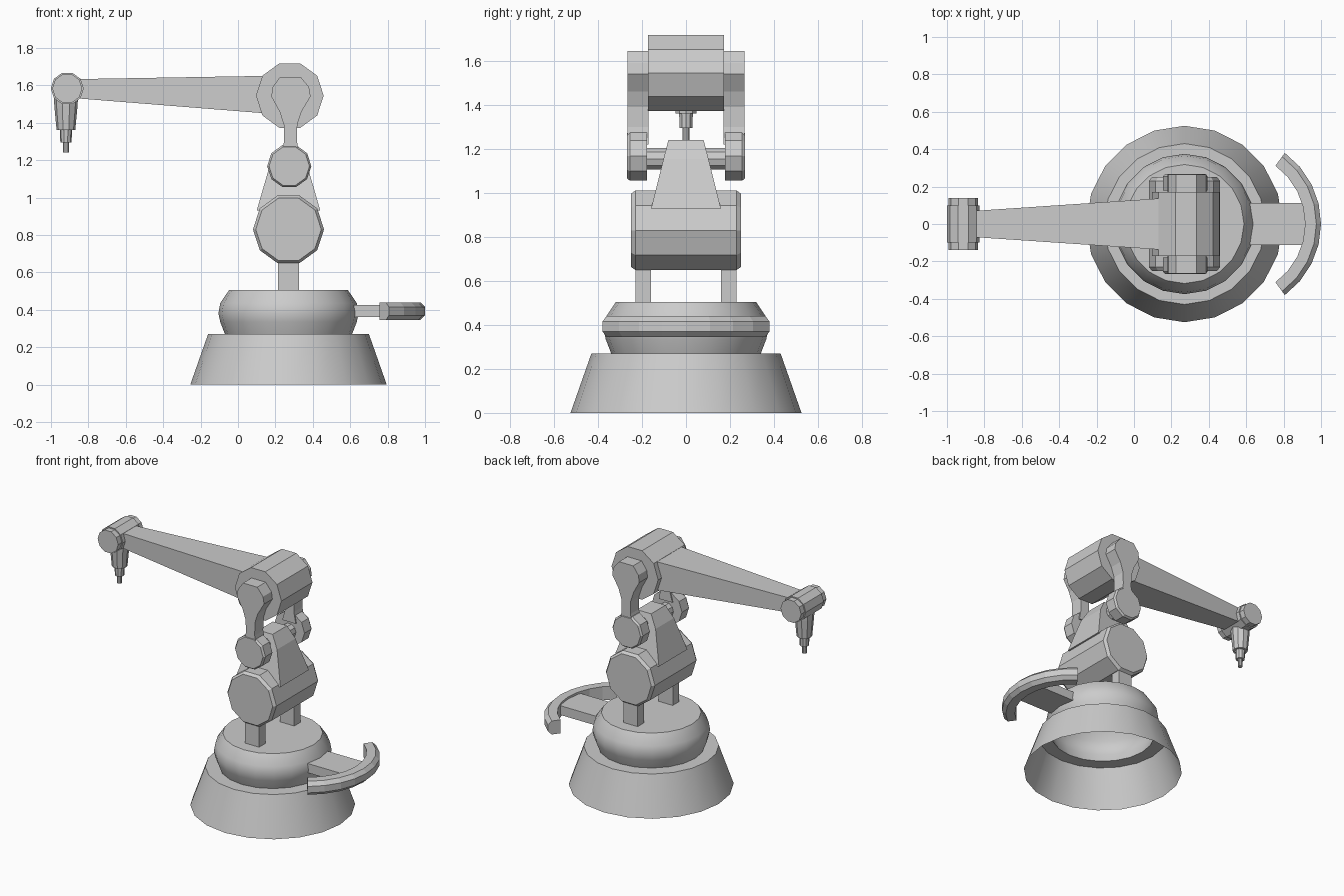
import bpy, bmesh
from math import pi, sin, cos, radians

if "Cube" in bpy.data.objects:
    bpy.data.objects.remove(bpy.data.objects["Cube"])


def make(name, rings, cap=True, loop=False, smooth=False):
    """Skin a list of equal-length closed rings into a mesh object."""
    bm = bmesh.new()
    vs = [[bm.verts.new(p) for p in r] for r in rings]
    n = len(vs[0])
    pairs = list(zip(vs, vs[1:]))
    for a, b in pairs:
        for i in range(n):
            j = (i + 1) % n
            bm.faces.new((a[i], a[j], b[j], b[i]))
    if cap:
        bm.faces.new(vs[0])
    if cap or smooth:
        bm.faces.new(vs[-1])
    bmesh.ops.recalc_face_normals(bm, faces=bm.faces[:])
    me = bpy.data.meshes.new(name)
    bm.to_mesh(me)
    bm.free()
    ob = bpy.data.objects.new(name, me)
    bpy.context.collection.objects.link(ob)
    if smooth:
        bpy.context.view_layer.objects.active = ob
        ob.select_set(True)
        bpy.ops.object.shade_smooth_by_angle(angle=radians(25))
        ob.select_set(False)
    return ob


def lathe_z(name, x, profile, sides, **kw):
    return make(name, [[(x + r * cos(2 * pi * i / sides), r * sin(2 * pi * i / sides), z)
                        for i in range(sides)] for r, z in profile], **kw)


def drum_y(name, x, z, profile, sides=10):
    return make(name, [[(x + r * cos(2 * pi * i / sides), y, z + r * sin(2 * pi * i / sides))
                        for i in range(sides)] for r, y in profile])


def rect_z(x0, x1, y, z):
    return [(x0, -y, z), (x1, -y, z), (x1, y, z), (x0, y, z)]


def rect_x(x, y, z0, z1):
    return [(x, -y, z0), (x, y, z0), (x, y, z1), (x, -y, z1)]


# Base skirt, open underneath, and the swivel turret on top
lathe_z("base_skirt", 0.27, [(0.525, 0), (0.43, 0.27), (0.34, 0.27), (0.365, 0.335),
                             (0.375, 0.38), (0.365, 0.435), (0.318, 0.505)],
        20, cap=False, smooth=True)

# Shoulder drum with chamfered ends
drum_y("shoulder_drum", 0.27, 0.83, [(0.175, -0.25), (0.19, -0.23), (0.19, 0.23), (0.175, 0.25)])

# Lower arm tapering up from the shoulder
make("lower_arm", [rect_z(0.10, 0.44, 0.158, 0.93), rect_z(0.165, 0.375, 0.102, 1.155),
                   rect_z(0.215, 0.325, 0.08, 1.24)])

# Elbow cross pin
drum_y("elbow_pin", 0.274, 1.155, [(0.052, -0.2), (0.052, 0.2)])

# Mirrored posts, elbow discs and link plates
link = [(0.225, 1.22), (0.247, 1.30), (0.245, 1.39), (0.222, 1.46), (0.178, 1.54), (0.185, 1.59),
        (0.225, 1.645), (0.335, 1.645), (0.38, 1.59), (0.388, 1.54), (0.34, 1.46),
        (0.317, 1.39), (0.315, 1.30), (0.33, 1.22)]
for side, s in (("front", -1), ("back", 1)):
    make(side + "_post", [[(x, s * y, z) for x, y in ((0.215, 0.16), (0.325, 0.16),
                                                      (0.325, 0.23), (0.215, 0.23))]
                          for z in (0.49, 0.75)])
    drum_y(side + "_elbow_disc", 0.274, 1.168,
           [(0.118, s * 0.178), (0.118, s * 0.255), (0.108, s * 0.268)])
    make(side + "_link", [[(x, s * y, z) for x, z in link] for y in (0.17, 0.265)])

# Upper joint drum and long forearm
drum_y("upper_joint", 0.277, 1.545, [(0.181, -0.172), (0.181, 0.172)])
make("forearm", [rect_x(0.25, 0.143, 1.44, 1.653), rect_x(0.125, 0.136, 1.452, 1.65),
                 rect_x(-0.87, 0.069, 1.531, 1.633)])

# Wrist with end caps
drum_y("wrist", -0.913, 1.583, [(0.08, -0.14), (0.08, -0.1), (0.088, -0.1), (0.088, 0.1),
                                (0.08, 0.1), (0.08, 0.14)])

# Stepped tool pointing down
lathe_z("tool", -0.92, [(0.066, 1.56), (0.062, 1.49), (0.05, 1.36), (0.033, 1.36),
                        (0.03, 1.295), (0.016, 1.295), (0.016, 1.24)], 10)

# Rear bracket and curved handle
make("handle_bracket", [rect_x(0.55, 0.113, 0.36, 0.425), rect_x(0.94, 0.113, 0.36, 0.425)])
section = [(0.385, 0.345), (0.445, 0.345), (0.47, 0.37), (0.47, 0.415), (0.445, 0.44), (0.385, 0.44)]
angles = [radians(-54 + 108 * i / 8) for i in range(9)]
make("curved_handle", [[(0.53 + r * cos(a), r * sin(a), z) for r, z in section] for a in angles])
